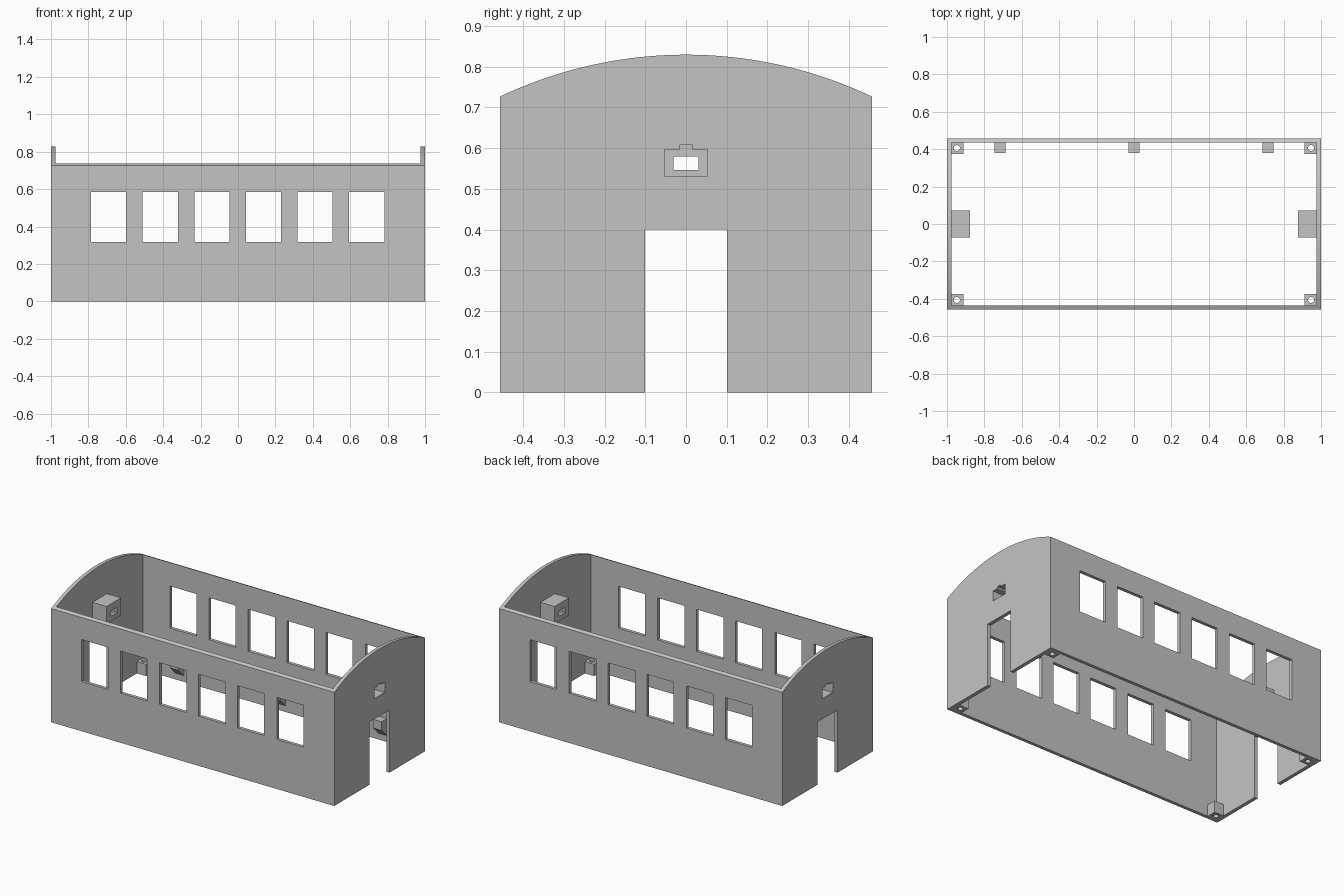
import bpy, bmesh, math
from mathutils import Matrix

if "Cube" in bpy.data.objects:
    bpy.data.objects.remove(bpy.data.objects["Cube"])

HX, HY = 1.0, 0.457          # outer half length and half width
IX, IY = 0.977, 0.436        # inner half length and half width
EAVE, RIDGE = 0.726, 0.829   # roof line at the sides and at the middle

grey = bpy.data.materials.new("plain grey")
grey.diffuse_color = (0.55, 0.55, 0.55, 1)
grey.use_nodes = True
grey.node_tree.nodes["Principled BSDF"].inputs["Base Color"].default_value = grey.diffuse_color


def finish(name, bm):
    bmesh.ops.recalc_face_normals(bm, faces=bm.faces)
    me = bpy.data.meshes.new(name)
    bm.to_mesh(me)
    bm.free()
    me.materials.append(grey)
    ob = bpy.data.objects.new(name, me)
    bpy.context.collection.objects.link(ob)
    return ob


def prism(name, pts, offset):
    """Extrude a closed outline of 3D points along an offset."""
    bm = bmesh.new()
    face = bm.faces.new([bm.verts.new(p) for p in pts])
    ext = bmesh.ops.extrude_face_region(bm, geom=[face])
    verts = [v for v in ext["geom"] if isinstance(v, bmesh.types.BMVert)]
    bmesh.ops.translate(bm, verts=verts, vec=offset)
    return finish(name, bm)


def box(name, x0, x1, y0, y1, z0, z1):
    pts = [(x0, y0, z0), (x1, y0, z0), (x1, y1, z0), (x0, y1, z0)]
    return prism(name, pts, (0, 0, z1 - z0))


def cylinder(name, x, y, r, z0, z1):
    bm = bmesh.new()
    bmesh.ops.create_cone(bm, cap_ends=True, segments=24, radius1=r, radius2=r,
                          depth=z1 - z0,
                          matrix=Matrix.Translation((x, y, (z0 + z1) / 2)))
    return finish(name, bm)


def cut(ob, cutter, keep=False):
    mod = ob.modifiers.new("cut", 'BOOLEAN')
    mod.operation, mod.solver, mod.object = 'DIFFERENCE', 'EXACT', cutter
    bpy.context.view_layer.objects.active = ob
    bpy.ops.object.modifier_apply(modifier=mod.name)
    if not keep:
        bpy.data.objects.remove(cutter)


# Carriage body: arched outline extruded lengthwise, then hollowed right through
rise = RIDGE - EAVE
radius = (HY ** 2 + rise ** 2) / (2 * rise)
half = math.asin(HY / radius)
N = 48
outline = [(-HX, -HY, 0), (-HX, HY, 0)]
for i in range(N + 1):
    a = half - 2 * half * i / N
    outline.append((-HX, radius * math.sin(a),
                    RIDGE - radius + radius * math.cos(a)))
body = prism("carriage_body", outline, (2 * HX, 0, 0))
cut(body, box("hollow", -IX, IX, -IY, IY, -1, 2))

# Window openings through both side walls
for cx in (-0.693, -0.416, -0.139, 0.136, 0.411, 0.688):
    cut(body, box("window_cutter", cx - 0.094, cx + 0.094, -1, 1, 0.317, 0.585))

# Doorways through both ends
cut(body, box("door_cutter", -2, 2, -0.101, 0.101, -0.5, 0.4))

for s, side in ((-1, "left"), (1, "right")):
    # Coupler housing: box inside the end wall with a stepped pocket
    xs = sorted((s * IX, s * 0.877))
    housing = box(side + "_coupler_housing", *xs, -0.073, 0.073, 0.513, 0.625)
    pocket = sorted((s * 1.1, s * 0.897))
    steps = [box("pocket_cutter", *pocket, -0.053, 0.053, 0.531, 0.596),
             box("notch_cutter", *pocket, -0.015, 0.015, 0.55, 0.608),
             box("slot_cutter", *sorted((s * 1.1, s * 0.8)),
                 -0.031, 0.031, 0.546, 0.579)]
    for c in steps:
        cut(body, c, keep=True)
        cut(housing, c)

    # Corner screw posts with a round hole
    for t, end in ((-1, "front"), (1, "back")):
        post = box(f"{side}_{end}_screw_post",
                   *sorted((s * IX, s * 0.912)),
                   *sorted((t * IY, t * 0.375)), 0, 0.075)
        cut(post, cylinder("hole_cutter", s * 0.947, t * 0.406, 0.016, -0.1, 0.2))

# Wedge brackets along the back wall
for cx, name in ((-0.717, "left"), (0, "middle"), (0.717, "right")):
    pts = [(cx - 0.03, y, z) for y, z in
           ((IY, 0.04), (IY, 0.15), (0.38, 0.15), (0.38, 0.095))]
    prism(name + "_wall_bracket", pts, (0.06, 0, 0))
